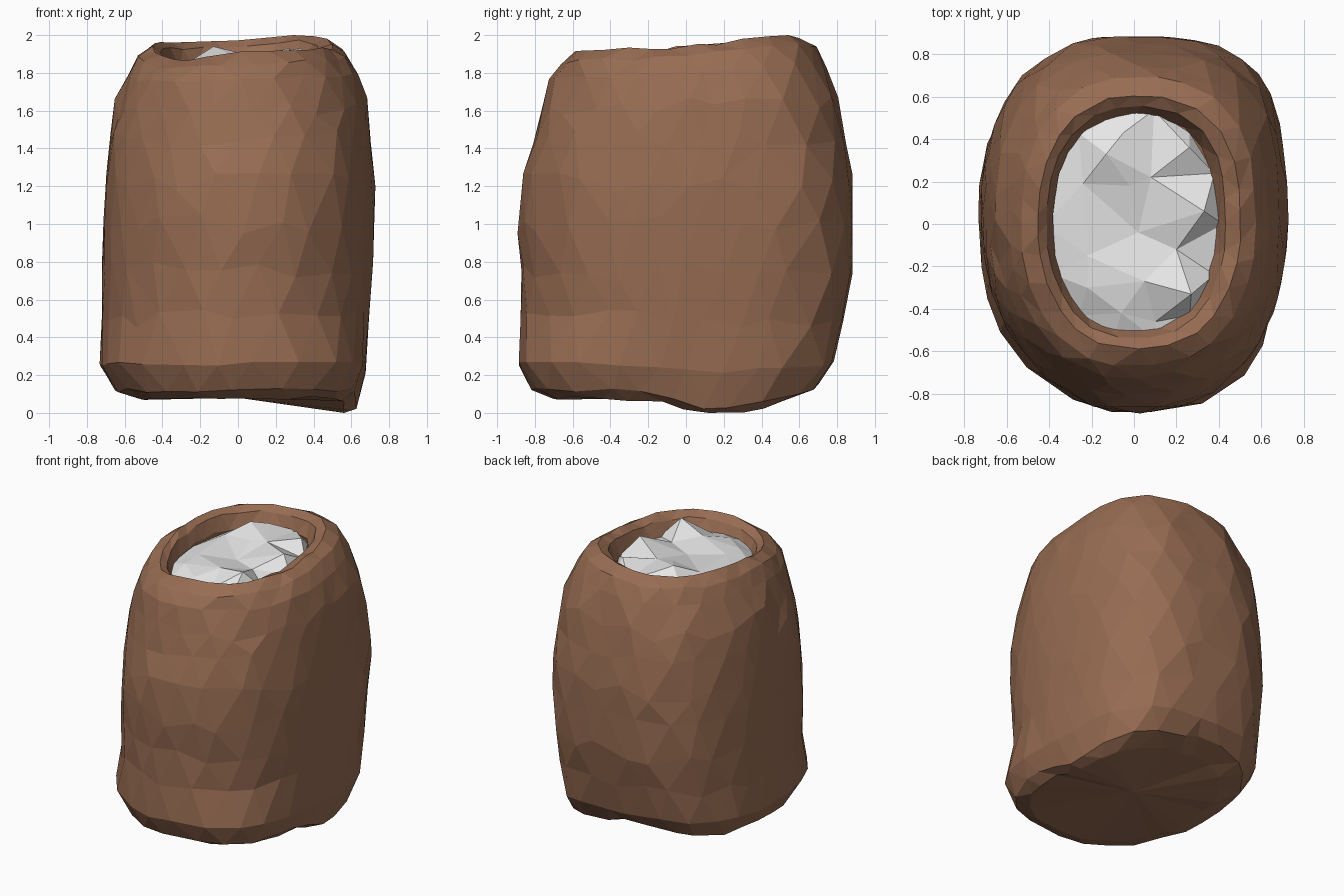
import bpy, bmesh, math, random
from mathutils import Vector
from mathutils.geometry import delaunay_2d_cdt

random.seed(4)
if "Cube" in bpy.data.objects:
    bpy.data.objects.remove(bpy.data.objects["Cube"])

SEGS = 26


def material(name, color):
    mat = bpy.data.materials.new(name)
    mat.use_nodes = True
    mat.diffuse_color = color
    mat.node_tree.nodes["Principled BSDF"].inputs["Base Color"].default_value = color
    return mat


def wobble(amount):
    return random.uniform(-amount, amount)


def bump(x, y, cx, cy, width):
    return math.exp(-((x - cx) ** 2 + (y - cy) ** 2) / width ** 2)


def outline(angle, right, left, front, back, power):
    """Point on a rounded box whose four sides have their own distances."""
    c, s = math.cos(angle), math.sin(angle)
    rx = left if c > 0 else -right
    ry = back if s > 0 else -front
    k = (abs(c / rx) ** power + abs(s / ry) ** power) ** (-1 / power)
    return k * c, k * s


def corner_power(angle, z):
    """How square each corner is: back left, back right, front right, front left."""
    quarter = int(angle % math.tau // (math.pi / 2))
    base = (3.6, 2.6, 2.2, 3)
    wall = (3.1, 2.55, 2, 2.2)
    mouth = (2.7, 2.3, 2.2, 2.3)
    return (base if z < .4 else wall if z < 1.7 else mouth)[quarter]


def finish(bm, name, mat):
    bmesh.ops.triangulate(bm, faces=bm.faces[:], quad_method='SHORT_EDGE')
    bmesh.ops.recalc_face_normals(bm, faces=bm.faces[:])
    mesh = bpy.data.meshes.new(name)
    bm.to_mesh(mesh)
    bm.free()
    mesh.materials.append(mat)
    obj = bpy.data.objects.new(name, mesh)
    bpy.context.collection.objects.link(obj)


# Sack: height, then the right, left, front and back limits of each ring
PROFILE = [
    (.08, -.52, .56, -.7, .54),
    (.12, -.65, .62, -.81, .7),
    (.26, -.73, .67, -.88, .78),
    (.5, -.72, .69, -.87, .83),
    (.75, -.72, .71, -.87, .88),
    (1, -.71, .72, -.89, .88),
    (1.22, -.7, .72, -.87, .88),
    (1.45, -.68, .7, -.81, .84),
    (1.62, -.65, .68, -.77, .8),
    (1.8, -.58, .63, -.73, .74),
    (1.89, -.53, .57, -.67, .69),
    (1.94, -.45, .5, -.59, .6),
    (1.91, -.41, .43, -.54, .55),
    (1.82, -.38, .38, -.5, .51),
    (1.6, -.42, .42, -.54, .55),
]


def sack_point(angle, row, limits, z):
    x, y = outline(angle, *limits, corner_power(angle, z))
    # mouth: high at the back left, sagging at the front right
    lift = min(1, max(0, (z - 1.5) / .4))
    z += lift * (.05 * y + .035 * bump(x, y, .35, .5, .3) - .05 * bump(x, y, -.35, -.45, .28))
    # base: the left side droops, the back edge is tucked up
    if row < 3:
        drop = (1, 1, .4)[row]
        z += drop * (.08 * bump(x, y, -.15, .7, .35) - .1 * bump(x, y, .6, .2, .3))
    # creases running down the cloth
    fold = 1.003 + .004 * math.sin(7 * angle + 1.5 * z) + wobble(.005)
    # pinch below the front of the mouth
    if row == 9:
        fold -= .06 * bump(x, y, .32, -.65, .14)
    return Vector((x * fold, y * fold, z))


bm = bmesh.new()
rings = []
for row, (z, *limits) in enumerate(PROFILE):
    # the plain walls get the most uneven facets
    loose = 2 < row < 9
    ring = []
    for i in range(SEGS):
        angle = math.tau * (i + .5 * (row % 2) + wobble(.2)) / SEGS
        co = sack_point(angle, row, limits, z)
        co.z += wobble(.05 if loose else .012)
        co.z = max(0, min(2, co.z))
        ring.append(bm.verts.new(co))
    rings.append(ring)
for low, high in zip(rings, rings[1:]):
    for i in range(SEGS):
        j = (i + 1) % SEGS
        bm.faces.new((low[i], low[j], high[j], high[i]))
base = bm.verts.new((0, 0, .08))
for i in range(SEGS):
    bm.faces.new((base, rings[0][(i + 1) % SEGS], rings[0][i]))
finish(bm, "sack", material("brown cloth", (.31, .15, .085, 1)))

# Filling: a craggy heap with lumps at the back, left and front left
CRAGS = [
    (-.05, .43, 1.91), (-.13, .33, 1.94), (-.02, .18, 1.89), (-.24, .19, 1.87),
    (.08, .22, 1.89), (.33, .06, 1.93), (.26, .36, 1.91), (.02, -.04, 1.84),
    (-.22, -.15, 1.86), (.05, -.27, 1.88), (.2, -.12, 1.85), (-.22, -.3, 1.85),
    (.27, -.33, 1.93), (-.06, -.42, 1.84), (.1, -.46, 1.81),
]
heap = [Vector(p) for p in CRAGS]
for i in range(14):
    angle = math.tau * i / 14
    x, y = .42 * math.cos(angle), .55 * math.sin(angle)
    heap.append(Vector((x, y, 1.81 + .07 * (x + y) + wobble(.02))))
flat = [p.xy for p in heap]
triangles = delaunay_2d_cdt(flat, [], [], 0, .0001)[2]

bm = bmesh.new()
verts = [bm.verts.new(p) for p in heap]
for tri in triangles:
    bm.faces.new([verts[i] for i in tri])
finish(bm, "filling", material("white filling", (.8, .8, .8, 1)))
